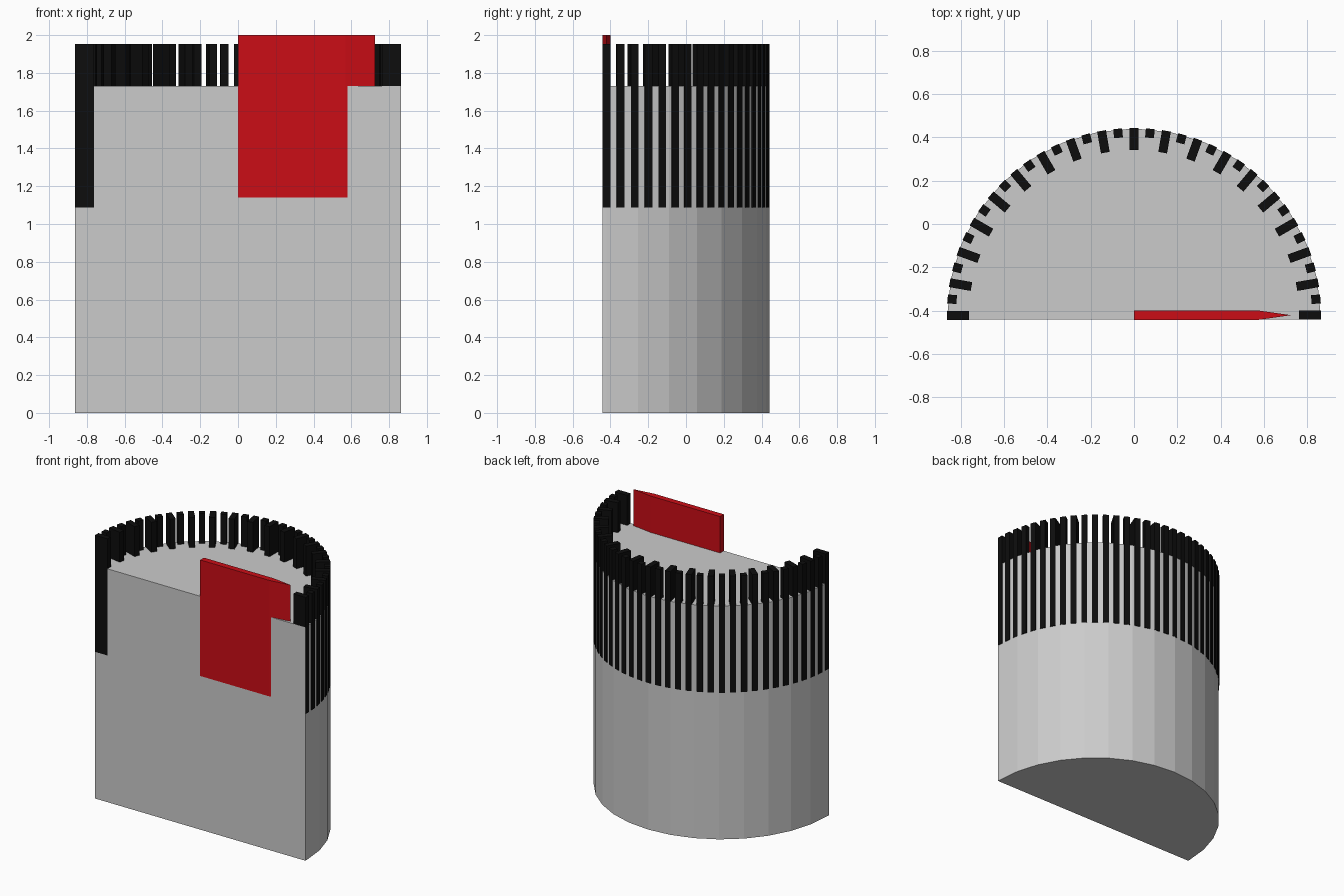
import bpy, bmesh
from math import sin, cos, pi, radians

if "Cube" in bpy.data.objects:
    bpy.data.objects.remove(bpy.data.objects["Cube"])

CY = -0.421          # y of the dial's centre
FRONT = -0.4415      # flat front face
R = 0.862


def material(name, rgb):
    m = bpy.data.materials.new(name)
    m.diffuse_color = (*rgb, 1)
    m.use_nodes = True
    m.node_tree.nodes["Principled BSDF"].inputs["Base Color"].default_value = m.diffuse_color
    return m


def add_prism(bm, outline, z0, z1):
    """Extrude a counter-clockwise xy outline from z0 to z1."""
    face = bm.faces.new([bm.verts.new((x, y, z0)) for x, y in outline])
    top = bmesh.ops.extrude_face_region(bm, geom=[face])["geom"]
    for v in top:
        if isinstance(v, bmesh.types.BMVert):
            v.co.z = z1


def finish(bm, name, mat=None):
    bmesh.ops.recalc_face_normals(bm, faces=bm.faces)
    me = bpy.data.meshes.new(name)
    bm.to_mesh(me)
    bm.free()
    ob = bpy.data.objects.new(name, me)
    bpy.context.collection.objects.link(ob)
    if mat:
        me.materials.append(mat)
    return ob


black = material("black", (0.004, 0.004, 0.004))
red = material("red", (0.6, 0.004, 0.008))

# Half-round body: 16 facets and a short straight run to the flat front
bm = bmesh.new()
arc = [(R * cos(pi * i / 16), CY + R * sin(pi * i / 16)) for i in range(17)]
add_prism(bm, arc + [(-R, FRONT), (R, FRONT)], 0, 1.73)
finish(bm, "body")

# Dial marks every 5 degrees: long on the tens, short between
bm = bmesh.new()
for deg in range(0, 181, 5):
    a = radians(deg)
    inner = 0.762 if deg % 10 == 0 else 0.822
    # end marks sit just behind / just ahead of the front face
    shift = {0: 0.0005, 180: -0.001}.get(deg, 0)
    w = 0.0205
    add_prism(bm, [(r * cos(a) - t * sin(a), CY + shift + r * sin(a) + t * cos(a))
                   for r, t in ((inner, -w), (0.864, -w), (0.864, w), (inner, w))],
              1.088, 1.952)
finish(bm, "dial_marks", black)

# Pointer: upright blade tapering to a vertical edge
bm = bmesh.new()
add_prism(bm, [(0, -0.443), (0.57, -0.443), (0.725, -0.421), (0.57, -0.399), (0, -0.399)],
          1.14, 2.0)
finish(bm, "pointer", red)
